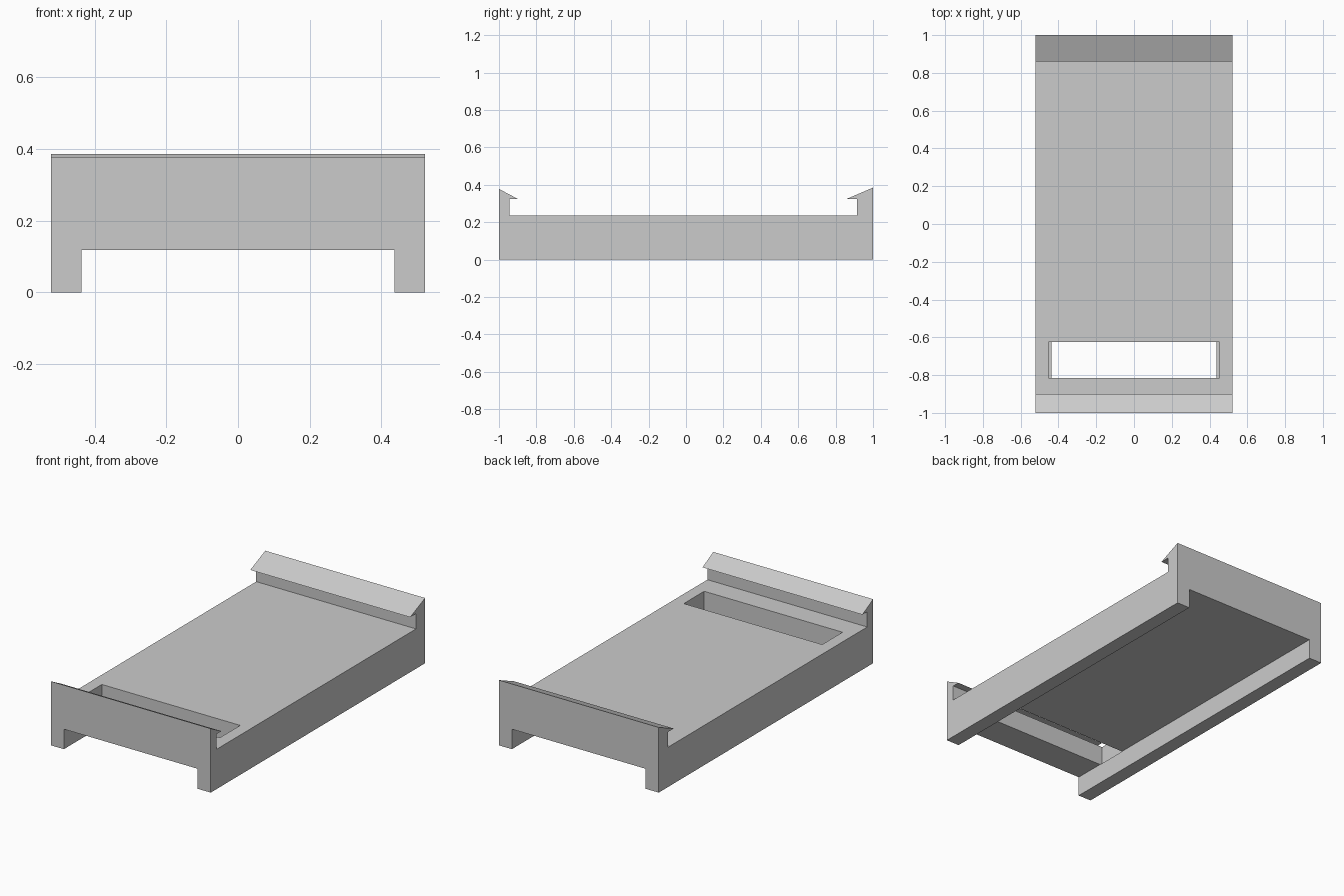
import bpy
import bmesh

cube = bpy.data.objects.get("Cube")
if cube:
    bpy.data.objects.remove(cube, do_unlink=True)

HALF_WIDTH = 0.522

grey = bpy.data.materials.new("light_grey")
grey.use_nodes = True
colour = (0.6, 0.6, 0.6, 1)
grey.diffuse_color = colour
grey.node_tree.nodes["Principled BSDF"].inputs["Base Color"].default_value = colour


def prism(name, profile, x0, x1):
    """Extrude a (y, z) profile along x."""
    bm = bmesh.new()
    face = bm.faces.new([bm.verts.new((x0, y, z)) for y, z in profile])
    out = bmesh.ops.extrude_face_region(bm, geom=[face])
    moved = [v for v in out["geom"] if isinstance(v, bmesh.types.BMVert)]
    bmesh.ops.translate(bm, vec=(x1 - x0, 0, 0), verts=moved)
    bmesh.ops.recalc_face_normals(bm, faces=bm.faces)
    mesh = bpy.data.meshes.new(name)
    bm.to_mesh(mesh)
    bm.free()
    mesh.materials.append(grey)
    obj = bpy.data.objects.new(name, mesh)
    bpy.context.collection.objects.link(obj)
    return obj


def cut(target, name, half_x, y0, y1, z0, z1):
    """Subtract a box from the target, then discard the box."""
    box = prism(name, [(y0, z0), (y1, z0), (y1, z1), (y0, z1)], -half_x, half_x)
    box.hide_render = True
    mod = target.modifiers.new(name, "BOOLEAN")
    mod.operation = "DIFFERENCE"
    mod.solver = "EXACT"
    mod.object = box
    bpy.context.view_layer.objects.active = target
    bpy.ops.object.modifier_apply(modifier=name)
    bpy.data.objects.remove(box, do_unlink=True)


# Tray with a hooked lip at each end
tray = prism("clip_tray", [
    (-1, 0), (1, 0), (1, 0.385),
    (0.86, 0.325), (0.915, 0.325), (0.915, 0.235),
    (-0.945, 0.235), (-0.945, 0.325), (-0.9, 0.325), (-1, 0.378),
], -HALF_WIDTH, HALF_WIDTH)

# Open channel underneath, leaving a rail on each side
cut(tray, "under_channel", 0.437, -1.1, 1.1, -0.1, 0.118)

# Slot through the deck near the front
cut(tray, "deck_slot", 0.452, -0.815, -0.625, 0.117, 0.3)
